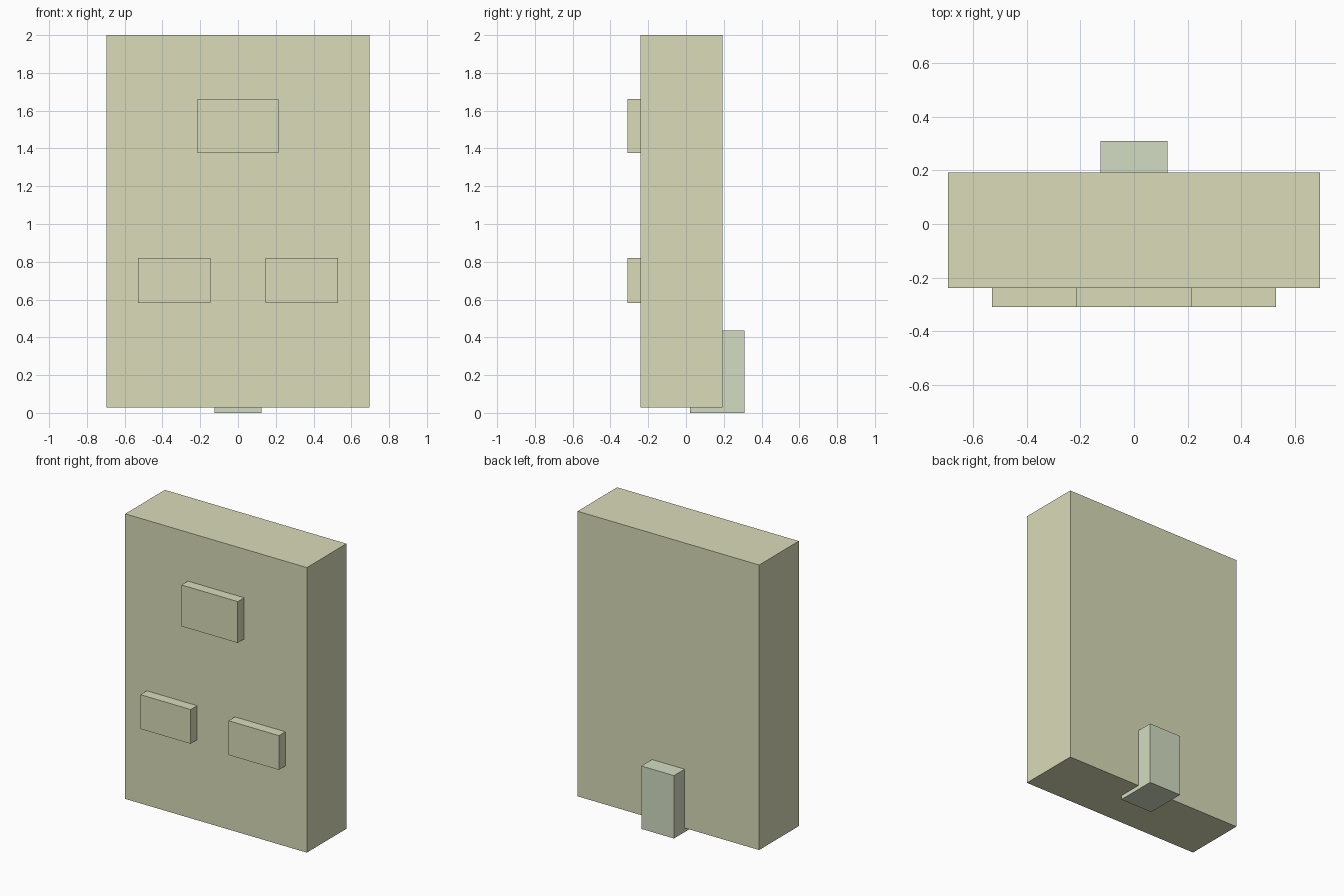
import bpy

if "Cube" in bpy.data.objects:
    bpy.data.objects.remove(bpy.data.objects["Cube"])


def material(name, color):
    mat = bpy.data.materials.new(name)
    mat.diffuse_color = (*color, 1.0)
    mat.use_nodes = True
    mat.node_tree.nodes["Principled BSDF"].inputs["Base Color"].default_value = mat.diffuse_color
    return mat


def box(name, xs, ys, zs, mat):
    """Axis-aligned box from its (min, max) range on each axis."""
    spans = (xs, ys, zs)
    bpy.ops.mesh.primitive_cube_add(size=1, location=[(a + b) / 2 for a, b in spans])
    obj = bpy.context.object
    obj.name = name
    obj.scale = [b - a for a, b in spans]
    bpy.ops.object.transform_apply(location=False, rotation=False, scale=True)
    obj.data.materials.append(mat)
    return obj


olive = material("pale_olive", (0.70, 0.71, 0.48))
green = material("pale_green", (0.65, 0.72, 0.54))

# Main slab, raised slightly off the ground
box("body", (-0.695, 0.695), (-0.24, 0.193), (0.028, 2.0), olive)

# Raised front panels: one upper, two mirrored lower
PANEL_Y = (-0.31, -0.235)
box("upper_panel", (-0.215, 0.215), PANEL_Y, (1.377, 1.663), olive)
for side, xs in (("left", (-0.53, -0.145)), ("right", (0.145, 0.53))):
    box(f"lower_panel_{side}", xs, PANEL_Y, (0.583, 0.82), olive)

# Rear block set into the bottom of the slab
box("rear_block", (-0.125, 0.125), (0.022, 0.31), (0.0, 0.435), green)
